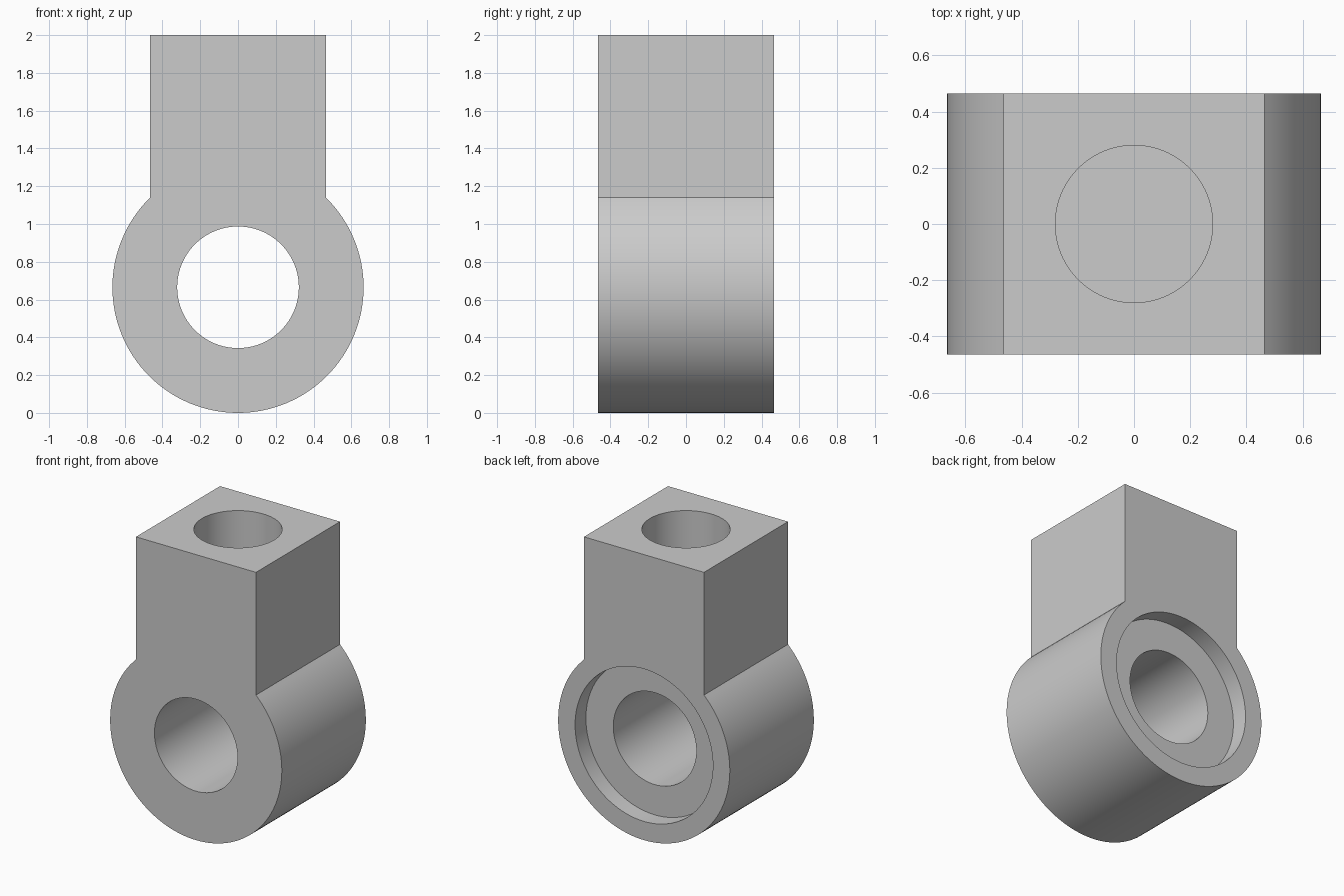
import bpy, bmesh, math
from mathutils import Vector

if "Cube" in bpy.data.objects:
    bpy.data.objects.remove(bpy.data.objects["Cube"], do_unlink=True)

HALF = 0.465      # half width of the shank and half thickness of the eye
R = 0.665         # outer radius of the eye, also its centre height
TOP = 2.0

steel = bpy.data.materials.new("grey_steel")
steel.use_nodes = True
GREY = (0.6, 0.6, 0.6, 1)
steel.diffuse_color = GREY
steel.node_tree.nodes["Principled BSDF"].inputs["Base Color"].default_value = GREY


def cutter(name, radius, depth, centre, along_y=False):
    rot = (math.pi / 2, 0, 0) if along_y else (0, 0, 0)
    bpy.ops.mesh.primitive_cylinder_add(vertices=96, radius=radius, depth=depth,
                                        location=centre, rotation=rot)
    ob = bpy.context.object
    ob.name = name
    ob.hide_render = True
    ob.data.materials.append(steel)
    return ob


# Body: round eye outline running up into a square shank, extruded front to back
start = math.acos(HALF / R)
sweep = math.pi + 2 * start
outline = [(-HALF, TOP), (HALF, TOP)]
for i in range(97):
    a = start - sweep * i / 96
    outline.append((R * math.cos(a), R + R * math.sin(a)))

bm = bmesh.new()
face = bm.faces.new([bm.verts.new((x, -HALF, z)) for x, z in outline])
extruded = bmesh.ops.extrude_face_region(bm, geom=[face])
bmesh.ops.translate(bm, vec=Vector((0, 2 * HALF, 0)),
                    verts=[g for g in extruded["geom"] if isinstance(g, bmesh.types.BMVert)])
bmesh.ops.recalc_face_normals(bm, faces=bm.faces)
mesh = bpy.data.meshes.new("rod_end_body")
bm.to_mesh(mesh)
bm.free()
mesh.materials.append(steel)
body = bpy.data.objects.new("rod_end_body", mesh)
bpy.context.collection.objects.link(body)

# Through bore, shallow recess at the back, blind hole in the shank top
recess, hole_depth = 0.12, 0.75
cutters = [
    cutter("bore_cutter", 0.322, 2, (0, 0, R), True),
    cutter("recess_cutter", 0.534, 2 * recess, (0, HALF, R), True),
    cutter("shank_hole_cutter", 0.28, 2 * hole_depth, (0, 0, TOP)),
]
bpy.ops.object.select_all(action="DESELECT")
body.select_set(True)
bpy.context.view_layer.objects.active = body
for c in cutters:
    mod = body.modifiers.new(c.name, "BOOLEAN")
    mod.operation = "DIFFERENCE"
    mod.solver = "EXACT"
    mod.object = c
    bpy.ops.object.modifier_apply(modifier=mod.name)
for c in cutters:
    bpy.data.objects.remove(c, do_unlink=True)

bpy.ops.object.shade_smooth_by_angle(angle=math.radians(30))
